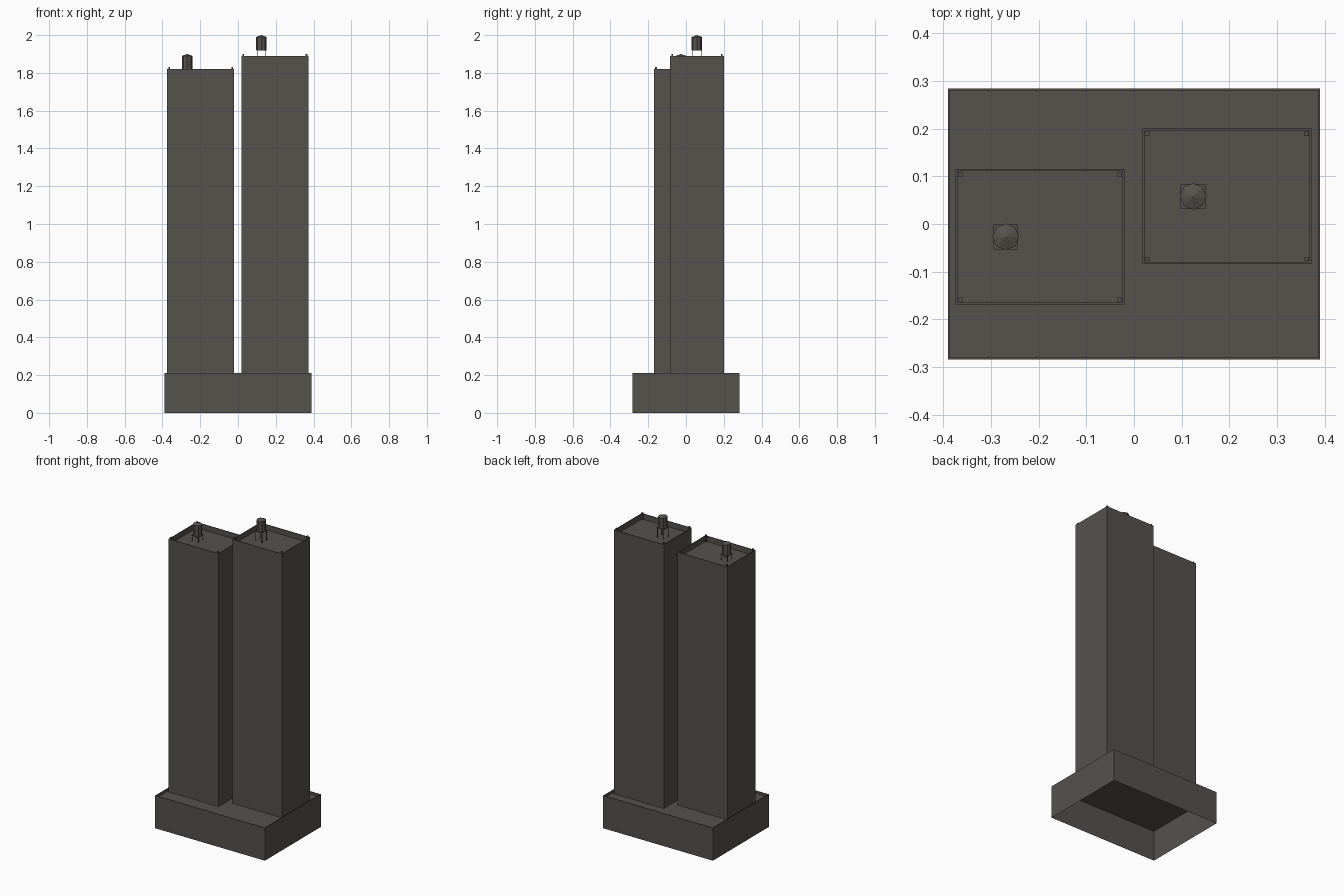
import bpy, bmesh
from mathutils import Matrix, Vector

if "Cube" in bpy.data.objects:
    bpy.data.objects.remove(bpy.data.objects["Cube"])

mat = bpy.data.materials.new("dark_stone")
mat.diffuse_color = (0.09, 0.085, 0.073, 1)
mat.use_nodes = True
mat.node_tree.nodes["Principled BSDF"].inputs["Base Color"].default_value = mat.diffuse_color


def finish(name, bm):
    mesh = bpy.data.meshes.new(name)
    bm.to_mesh(mesh)
    bm.free()
    mesh.materials.append(mat)
    obj = bpy.data.objects.new(name, mesh)
    bpy.context.collection.objects.link(obj)
    return obj


def add_box(bm, lo, hi):
    lo, hi = Vector(lo), Vector(hi)
    m = Matrix.Translation((lo + hi) / 2) @ Matrix.Diagonal((*(hi - lo), 1))
    return bmesh.ops.create_cube(bm, size=1, matrix=m)["verts"]


def parapet_block(name, lo, hi, rim, depth):
    """Open-bottomed block whose roof is sunk behind a thin parapet."""
    bm = bmesh.new()
    add_box(bm, lo, hi)
    bm.normal_update()
    bottom = [f for f in bm.faces if f.normal.z < -0.5]
    bmesh.ops.delete(bm, geom=bottom, context="FACES_ONLY")
    roof = next(f for f in bm.faces if f.normal.z > 0.5)
    bmesh.ops.inset_region(bm, faces=[roof], thickness=rim)
    walls = bmesh.ops.extrude_face_region(bm, geom=[roof])["geom"]
    bmesh.ops.translate(bm, vec=(0, 0, -depth),
                        verts=[v for v in walls if isinstance(v, bmesh.types.BMVert)])
    if roof.is_valid:
        bmesh.ops.delete(bm, geom=[roof], context="FACES_ONLY")
    bmesh.ops.recalc_face_normals(bm, faces=bm.faces[:])
    return finish(name, bm)


def water_tank(name, x, y, roof, base):
    # Four legs under a thin square platform
    bm = bmesh.new()
    for sx in (-1, 1):
        for sy in (-1, 1):
            cx, cy, r = x + sx * 0.022, y + sy * 0.022, 0.0015
            add_box(bm, (cx - r, cy - r, roof), (cx + r, cy + r, base))
    add_box(bm, (x - 0.026, y - 0.026, base - 0.002), (x + 0.026, y + 0.026, base + 0.002))
    finish(name + "_stand", bm)
    # Eight-sided drum with a shallow conical lid
    bm = bmesh.new()
    for r2, h, z in ((0.028, 0.07, base + 0.035), (0, 0.01, base + 0.075)):
        bmesh.ops.create_cone(bm, cap_ends=(r2 > 0), segments=8, radius1=0.028, radius2=r2,
                              depth=h, matrix=Matrix.Translation((x, y, z)))
    top = [f for f in bm.faces if len(f.verts) == 8 and f.calc_center_median().z > base + 0.03]
    bmesh.ops.delete(bm, geom=top, context="FACES_ONLY")
    bmesh.ops.remove_doubles(bm, verts=bm.verts[:], dist=1e-5)
    finish(name, bm)


# Podium
parapet_block("podium", (-0.39, -0.284, 0), (0.39, 0.284, 0.21), 0.006, 0.016)

# Towers: name, x min, y min, top height, tank base height
RIM, DEPTH, POST = 0.006, 0.035, 0.009
for name, x0, y0, top, tank_base in (("left", -0.375, -0.169, 1.82, 1.82),
                                     ("right", 0.018, -0.084, 1.89, 1.92)):
    x1, y1, roof = x0 + 0.355, y0 + 0.284, top - DEPTH
    parapet_block(name + "_tower", (x0, y0, 0.194), (x1, y1, top), RIM, DEPTH)
    # Corner posts rising just above the parapet
    bm = bmesh.new()
    for px in (x0 + RIM, x1 - RIM - POST):
        for py in (y0 + RIM, y1 - RIM - POST):
            add_box(bm, (px, py, roof), (px + POST, py + POST, top + 0.01))
    finish(name + "_corner_posts", bm)
    water_tank(name + "_water_tank", x0 + 0.106, y0 + 0.142, roof, tank_base)
